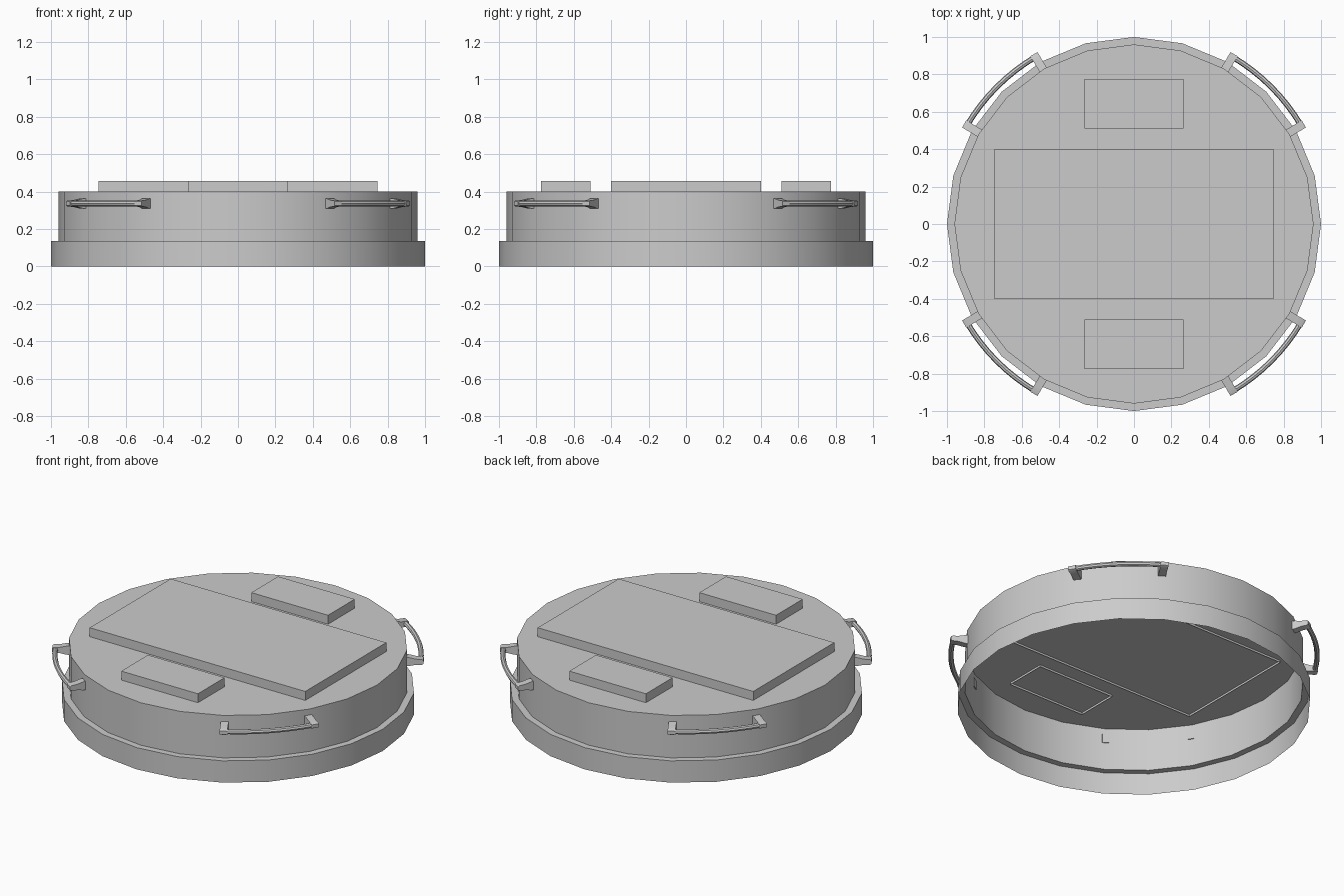
import bpy, bmesh
from math import sin, cos, pi, radians

if "Cube" in bpy.data.objects:
    bpy.data.objects.remove(bpy.data.objects["Cube"])

SIDES = 24


def make(name, verts, faces, smooth=False):
    bm = bmesh.new()
    vs = [bm.verts.new(v) for v in verts]
    for f in faces:
        bm.faces.new([vs[i] for i in f])
    bmesh.ops.recalc_face_normals(bm, faces=bm.faces)
    me = bpy.data.meshes.new(name)
    bm.to_mesh(me)
    bm.free()
    ob = bpy.data.objects.new(name, me)
    bpy.context.collection.objects.link(ob)
    if smooth:
        bpy.ops.object.select_all(action='DESELECT')
        ob.select_set(True)
        bpy.context.view_layer.objects.active = ob
        bpy.ops.object.shade_smooth_by_angle(angle=radians(35))
    return ob


# Stepped round shell, open underneath
profile = [(1.0, 0.0), (1.0, 0.136), (0.96, 0.136), (0.96, 0.401)]
verts = [(r * cos(2 * pi * i / SIDES), r * sin(2 * pi * i / SIDES), z)
         for r, z in profile for i in range(SIDES)]
faces = [(k * SIDES + i, k * SIDES + (i + 1) % SIDES,
          (k + 1) * SIDES + (i + 1) % SIDES, (k + 1) * SIDES + i)
         for k in range(len(profile) - 1) for i in range(SIDES)]
faces.append(tuple(range(3 * SIDES, 4 * SIDES)))
make("lid_body", verts, faces, True)


# Raised plates: open-bottomed boxes sunk slightly through the top
def plate(name, y, hx, hy, z0=0.388, z1=0.457):
    corners = [(-hx, y - hy), (hx, y - hy), (hx, y + hy), (-hx, y + hy)]
    v = [(a, b, z) for z in (z0, z1) for a, b in corners]
    f = [(i, (i + 1) % 4, 4 + (i + 1) % 4, 4 + i) for i in range(4)]
    make(name, v, f + [(4, 5, 6, 7)])


plate("centre_plate", 0, 0.745, 0.4)
plate("back_plate", 0.642, 0.265, 0.132)
plate("front_plate", -0.642, 0.265, 0.132)

# Handles: a curved bar between two tapered brackets
HZ, BAR_R, BAR_T, SPREAD = 0.336, 1.037, 0.015, 14.5
BRACKET = [(0.953, 0.028), (0.975, 0.026), (1.01, 0.018), (1.045, 0.016), (1.054, 0.011)]


def bar(name, mid, steps=8, n=8):
    v, f = [], []
    for s in range(steps + 1):
        a = radians(mid - SPREAD + 2 * SPREAD * s / steps)
        for j in range(n):
            t = 2 * pi * j / n
            r = BAR_R + BAR_T * cos(t)
            v.append((r * cos(a), r * sin(a), HZ + BAR_T * sin(t)))
    for s in range(steps):
        for j in range(n):
            k = (j + 1) % n
            f.append((s * n + j, s * n + k, (s + 1) * n + k, (s + 1) * n + j))
    f += [tuple(range(n)), tuple(range(steps * n, steps * n + n))]
    make(name, v, f, True)


def bracket(name, deg, half=0.022):
    a = radians(deg)
    outline = [(r, HZ + h) for r, h in BRACKET] + [(r, HZ - h) for r, h in reversed(BRACKET)]
    n = len(outline)
    v = [(r * cos(a) - w * sin(a), r * sin(a) + w * cos(a), z)
         for w in (-half, half) for r, z in outline]
    f = [(i, (i + 1) % n, n + (i + 1) % n, n + i) for i in range(n)]
    f += [tuple(range(n)), tuple(range(n, 2 * n))]
    make(name, v, f, True)


for label, mid in (("back_right", 45), ("back_left", 135), ("front_left", 225), ("front_right", 315)):
    bar(label + "_handle_bar", mid)
    bracket(label + "_handle_bracket_a", mid - SPREAD)
    bracket(label + "_handle_bracket_b", mid + SPREAD)
